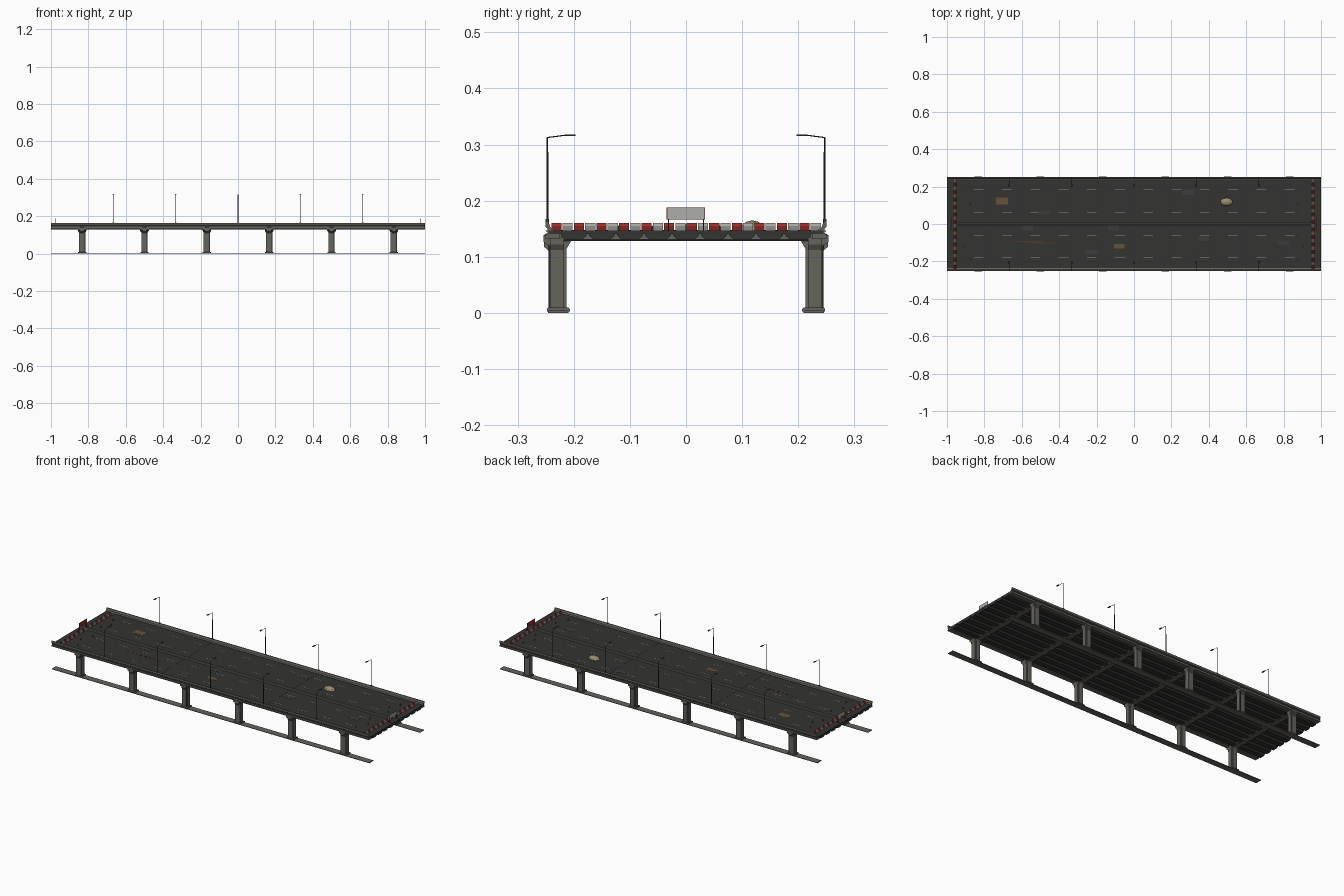
import bpy, bmesh, math
from mathutils import Matrix, Vector

if "Cube" in bpy.data.objects:
    bpy.data.objects.remove(bpy.data.objects["Cube"])


def material(name, r, g, b):
    m = bpy.data.materials.new(name)
    m.diffuse_color = (r, g, b, 1)
    m.use_nodes = True
    m.node_tree.nodes["Principled BSDF"].inputs["Base Color"].default_value = m.diffuse_color
    return m


asphalt = material("asphalt", 0.033, 0.033, 0.031)
concrete = material("concrete", 0.13, 0.125, 0.11)
dark_metal = material("dark_metal", 0.03, 0.032, 0.035)
paint = material("paint", 0.30, 0.30, 0.27)
red = material("red", 0.35, 0.03, 0.025)
white = material("white", 0.42, 0.42, 0.40)
sand = material("sand", 0.33, 0.27, 0.16)
brown = material("brown", 0.13, 0.085, 0.04)
patch_grey = material("patch_grey", 0.045, 0.045, 0.045)
rust = material("rust", 0.09, 0.04, 0.025)


def finish(bm, name, mat):
    bmesh.ops.recalc_face_normals(bm, faces=bm.faces)
    me = bpy.data.meshes.new(name)
    bm.to_mesh(me)
    bm.free()
    ob = bpy.data.objects.new(name, me)
    me.materials.append(mat)
    bpy.context.collection.objects.link(ob)
    return ob


def box(bm, x0, x1, y0, y1, z0, z1):
    mat = Matrix.Translation(((x0 + x1) / 2, (y0 + y1) / 2, (z0 + z1) / 2))
    mat = mat @ Matrix.Diagonal((x1 - x0, y1 - y0, z1 - z0, 1))
    bmesh.ops.create_cube(bm, size=1, matrix=mat)


def prism(bm, pts, a, b, axis="x"):
    """Extrude a (y,z) profile along x, or an (x,z) profile along y."""
    co = (lambda p, t: (t, p[0], p[1])) if axis == "x" else (lambda p, t: (p[0], t, p[1]))
    lo = [bm.verts.new(co(p, a)) for p in pts]
    hi = [bm.verts.new(co(p, b)) for p in pts]
    bm.faces.new(lo)
    bm.faces.new(hi[::-1])
    for i in range(len(pts)):
        j = (i + 1) % len(pts)
        bm.faces.new((lo[i], lo[j], hi[j], hi[i]))


def rod(bm, p, q, r0, r1, seg=8):
    p, q = Vector(p), Vector(q)
    d = q - p
    mat = Matrix.Translation((p + q) / 2) @ d.to_track_quat("Z", "Y").to_matrix().to_4x4()
    bmesh.ops.create_cone(bm, cap_ends=True, segments=seg, radius1=r0, radius2=r1,
                          depth=d.length, matrix=mat)


PIERS = [-5 / 6 + i / 3 for i in range(6)]
LAMPS = [-2 / 3 + i / 3 for i in range(5)]
TOP = 0.147

# Deck slab
bm = bmesh.new()
box(bm, -1, 1, -0.245, 0.245, 0.141, TOP)
finish(bm, "deck_slab", asphalt)

# Trapezoid girders below the deck
bm = bmesh.new()
for i in range(9):
    y = -0.2 + 0.05 * i
    prism(bm, [(y - 0.023, 0.1412), (y - 0.023, 0.138), (y - 0.014, 0.130),
               (y + 0.014, 0.130), (y + 0.023, 0.138), (y + 0.023, 0.1412)], -1, 1)
finish(bm, "girders", asphalt)

# Side parapets with a ledge and service pipe
bm, pipes = bmesh.new(), bmesh.new()
for s in (-1, 1):
    prism(bm, [(s * y, z) for y, z in [(0.225, 0.133), (0.250, 0.133), (0.250, 0.139),
          (0.247, 0.141), (0.247, 0.150), (0.250, 0.153), (0.250, 0.164), (0.2455, 0.164),
          (0.242, 0.153), (0.236, 0.149), (0.236, 0.146), (0.225, 0.141)]], -1, 1)
    rod(pipes, (-1, s * 0.2485, 0.146), (1, s * 0.2485, 0.146), 0.0015, 0.0015, 6)
finish(bm, "parapets", concrete)
finish(pipes, "service_pipes", dark_metal)

# Central divider
bm = bmesh.new()
prism(bm, [(-0.006, TOP), (-0.006, 0.149), (-0.003, 0.152), (-0.002, 0.158),
           (0.002, 0.158), (0.003, 0.152), (0.006, 0.149), (0.006, TOP)], -0.95, 0.95)
finish(bm, "median_divider", concrete)

# Pier cap beams, columns, pedestals and outer brackets
caps, cols, peds, drains = (bmesh.new() for _ in range(4))
for x in PIERS:
    prism(caps, [(x - 0.016, 0.141), (x - 0.016, 0.131), (x - 0.012, 0.128),
                 (x + 0.012, 0.128), (x + 0.016, 0.131), (x + 0.016, 0.141)],
          -0.245, 0.245, "y")
    for s in (-1, 1):
        # shaft, chamfered at the corners
        n = len(cols.verts)
        prism(cols, [(x + a, b) for a, b in [(-0.017, 0.009), (0.017, 0.009), (0.017, 0.112),
              (0.023, 0.122), (0.023, 0.134), (-0.023, 0.134), (-0.023, 0.122),
              (-0.017, 0.112)]], s * 0.217, s * 0.242, "y")
        # raised centre panel and flared bracket
        prism(cols, [(s * y, z) for y, z in [(0.213, 0.009), (0.244, 0.009), (0.244, 0.110),
              (0.253, 0.118), (0.253, 0.139), (0.248, 0.142), (0.20, 0.134), (0.205, 0.128),
              (0.213, 0.114)]], x - 0.011, x + 0.011)
        prism(cols, [(s * y, z) for y, z in [(0.240, 0.118), (0.248, 0.122), (0.254, 0.127),
              (0.254, 0.139), (0.240, 0.141)]], x - 0.020, x + 0.020)
        prism(peds, [(s * y, z) for y, z in [(0.207, 0.003), (0.248, 0.003), (0.248, 0.007),
              (0.245, 0.010), (0.210, 0.010), (0.207, 0.007)]], x - 0.022, x + 0.022)
        rod(drains, (x + 0.013, s * 0.2435, 0.008), (x + 0.013, s * 0.2435, 0.12), 0.0015, 0.0015, 6)
finish(caps, "cap_beams", concrete)
finish(cols, "pier_columns", concrete)
finish(peds, "pier_pedestals", concrete)
finish(drains, "drain_pipes", dark_metal)

# Ground strips under the columns
bm = bmesh.new()
for s in (-1, 1):
    prism(bm, [(s * y, z) for y, z in [(0.209, 0), (0.246, 0), (0.246, 0.003),
          (0.243, 0.0045), (0.212, 0.0045), (0.209, 0.003)]], -1, 1)
finish(bm, "ground_strips", concrete)

# Street lamps on both sides
bm = bmesh.new()
for x in LAMPS:
    for s in (-1, 1):
        box(bm, x - 0.004, x + 0.004, s * 0.2475 - 0.003, s * 0.2475 + 0.003, 0.160, 0.167)
        rod(bm, (x, s * 0.247, 0.163), (x, s * 0.247, 0.313), 0.002, 0.0014)
        rod(bm, (x, s * 0.2475, 0.3125), (x, s * 0.213, 0.317), 0.001, 0.001, 6)
        box(bm, x - 0.004, x + 0.004, min(s * 0.197, s * 0.215), max(s * 0.197, s * 0.215),
            0.3155, 0.318)
finish(bm, "street_lamps", dark_metal)

# Red and white road block barriers at both ends
blocks = {0: bmesh.new(), 1: bmesh.new()}
for x in (-0.957, 0.957):
    for i in range(24):
        y = -0.231 + 0.0201 * i
        prism(blocks[i % 2], [(x - 0.008, TOP), (x + 0.008, TOP), (x + 0.008, 0.150),
              (x + 0.004, 0.153), (x + 0.003, 0.160), (x - 0.003, 0.160),
              (x - 0.004, 0.153), (x - 0.008, 0.150)], y - 0.009, y + 0.009, "y")
finish(blocks[0], "red_barriers", red)
finish(blocks[1], "white_barriers", white)

# Closure signs: grey back outwards, red face inwards
back, face, legs = bmesh.new(), bmesh.new(), bmesh.new()
for s in (-1, 1):
    x = s * 0.978
    box(back, x - 0.001, x + 0.001, -0.033, 0.033, 0.1675, 0.187)
    xi = x - s * 0.0015
    box(face, xi - 0.001, xi + 0.001, -0.035, 0.034, 0.1665, 0.188)
    for y in (-0.031, 0.031):
        box(legs, x - 0.001, x + 0.001, y - 0.001, y + 0.001, TOP, 0.168)
        box(legs, x - 0.010, x + 0.010, y - 0.001, y + 0.001, TOP, 0.149)
finish(back, "sign_backs", white)
finish(face, "sign_faces", red)
finish(legs, "sign_legs", dark_metal)

# Lane dashes
bm = bmesh.new()
for y in (-0.177, -0.062, 0.062, 0.183):
    for i in range(12):
        x = -0.83 + i * 0.151
        box(bm, x - 0.026, x + 0.026, y - 0.0015, y + 0.0015, TOP - 0.001, TOP + 0.0004)
finish(bm, "lane_dashes", paint)

# Expansion joints
bm = bmesh.new()
for x in (-1 / 3, 1 / 3):
    box(bm, x - 0.003, x + 0.003, -0.237, 0.237, TOP - 0.001, TOP + 0.0005)
finish(bm, "expansion_joints", dark_metal)

# Road patches: x, y, half length, half width
for name, mat, spots in (
        ("road_patches", patch_grey, [(-0.57, -0.02, .03, .014), (-0.48, 0.06, .03, .01),
         (-0.11, -0.02, .03, .016), (-0.23, -0.15, .035, .012), (0.29, 0.17, .03, .015),
         (0.37, -0.08, .03, .012), (0.80, -0.10, .03, .012)]),
        ("brown_patch", brown, [(-0.705, 0.122, .032, .019), (-0.08, -0.118, .028, .012)]),
        ("rust_streaks", rust, [(-0.56, -0.094, .08, .002), (-0.50, -0.102, .08, .002)])):
    bm = bmesh.new()
    for x, y, a, b in spots:
        box(bm, x - a, x + a, y - b, y + b, TOP - 0.001, TOP + 0.0006)
    finish(bm, name, mat)

# Sand heap
bm = bmesh.new()
bmesh.ops.create_icosphere(bm, subdivisions=2, radius=1,
                           matrix=Matrix.Translation((0.495, 0.118, TOP))
                           @ Matrix.Diagonal((0.034, 0.022, 0.018, 1)))
bmesh.ops.bisect_plane(bm, geom=bm.verts[:] + bm.edges[:] + bm.faces[:],
                       plane_co=(0, 0, TOP - 0.001), plane_no=(0, 0, -1), clear_outer=True)
finish(bm, "sand_heap", sand)

# Small traffic cones near the ends
bm = bmesh.new()
for s in (-1, 1):
    for i, y in enumerate((-0.19, -0.12, -0.06, 0.06, 0.11, 0.17)):
        x = s * (0.875 + 0.03 * (i % 2))
        box(bm, x - 0.003, x + 0.003, y - 0.003, y + 0.003, TOP, TOP + 0.001)
        rod(bm, (x, y, TOP), (x, y, TOP + 0.009), 0.0025, 0.0006, 8)
finish(bm, "traffic_cones", rust)
